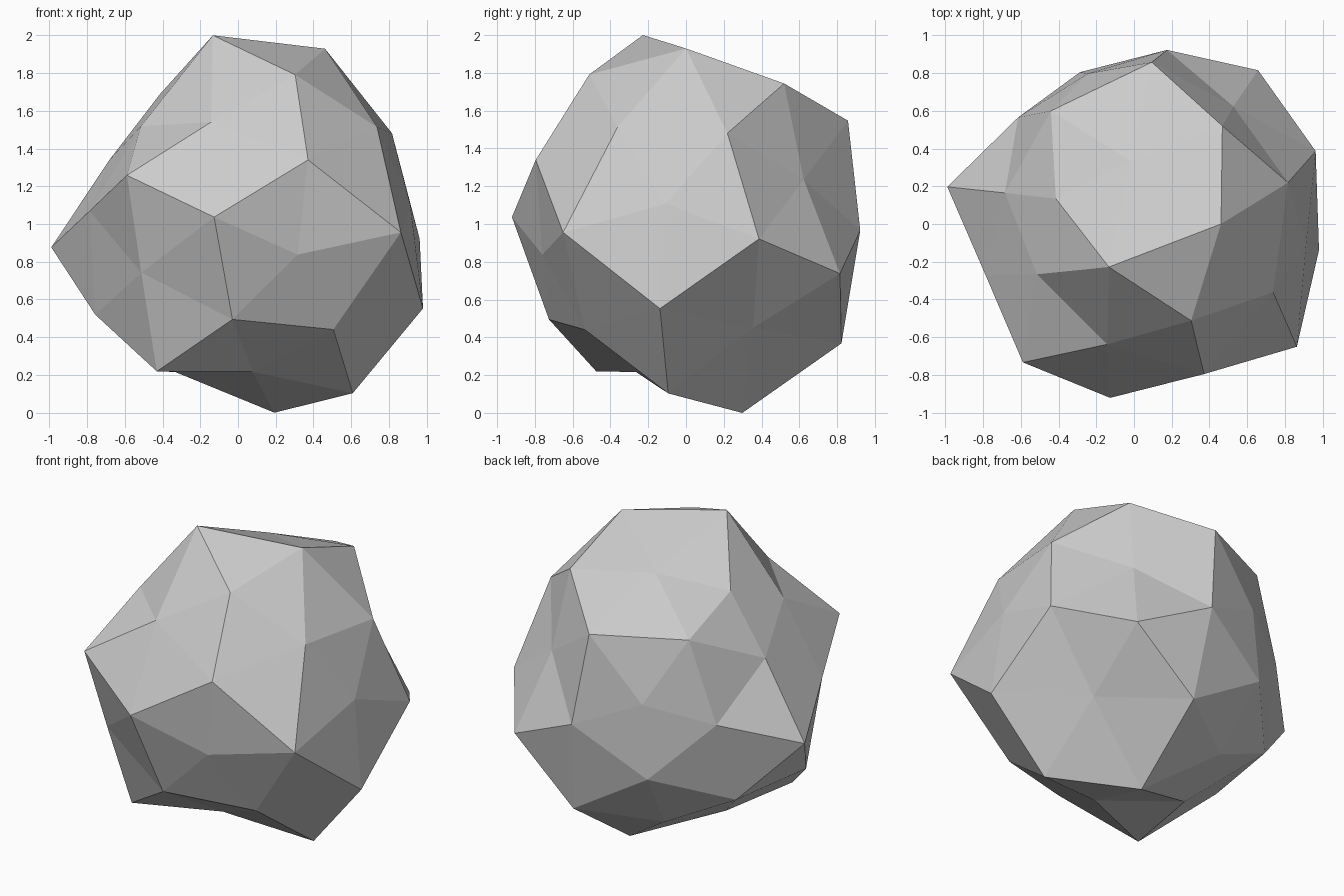
import bpy
import bmesh
from math import cos, sin, radians, sqrt
from mathutils import Matrix, Vector

default_cube = bpy.data.objects.get("Cube")
if default_cube:
    bpy.data.objects.remove(default_cube, do_unlink=True)

# Rings of the icosphere from its pole down:
# (height on the unit sphere, angle of the first point, radius of each point)
RINGS = [
    (1.0, 0, [0.9]),
    (0.85, 0, [0.94, 0.96, 1.08, 1.065, 1.0]),
    (0.526, 36, [1.025, 0.96, 0.93, 0.86, 0.805]),
    (0.447, 0, [0.99, 1.0, 0.86, 1.075, 1.035]),
    (0.0, 18, [0.83, 1.047, 0.88, 0.97, 0.915, 0.84, 1.047, 1.03, 0.9, 0.99]),
    (-0.447, 36, [0.825, 1.02, 1.04, 0.9, 0.825]),
    (-0.526, 0, [0.92, 0.81, 0.88, 0.865, 0.89]),
    (-0.85, 36, [0.8, 0.875, 0.94, 0.925, 0.835]),
    (-1.0, 0, [1.04]),
]


def ring_direction(height, angle):
    """Unit direction at a given height and angle around the pole axis."""
    spread = sqrt(max(0.0, 1.0 - height * height))
    return Vector((spread * cos(angle), spread * sin(angle), height))


def push_rings(mesh):
    """Move every icosphere point in or out along its own direction."""
    for height, start, radii in RINGS:
        for step, radius in enumerate(radii):
            angle = radians(start + step * 360 / len(radii))
            aim = ring_direction(height, angle)
            vert = max(mesh.verts, key=lambda v: v.co.normalized().dot(aim))
            vert.co = vert.co.normalized() * radius


def tilt_matrix(pole, toward):
    """Rotation that lays the pole axis along the given direction."""
    z_axis = pole.normalized()
    y_axis = z_axis.cross(toward).normalized()
    x_axis = y_axis.cross(z_axis)
    return Matrix((x_axis, y_axis, z_axis)).transposed().to_4x4()


# Grey stone material
stone = bpy.data.materials.new("grey_stone")
stone.use_nodes = True
grey = (0.6, 0.6, 0.6, 1.0)
stone.diffuse_color = grey
stone.node_tree.nodes["Principled BSDF"].inputs["Base Color"].default_value = grey

# Faceted boulder
bm = bmesh.new()
bmesh.ops.create_icosphere(bm, subdivisions=2, radius=1.0)
push_rings(bm)
tilt = tilt_matrix(Vector((0.981, -0.156, 0.119)), Vector((0, 0.626, 0.78)))
bm.transform(Matrix.Translation((0.03, 0.035, 1.0)) @ tilt)
bmesh.ops.recalc_face_normals(bm, faces=bm.faces)
boulder_mesh = bpy.data.meshes.new("boulder")
bm.to_mesh(boulder_mesh)
bm.free()
boulder_mesh.materials.append(stone)
boulder = bpy.data.objects.new("boulder", boulder_mesh)
bpy.context.collection.objects.link(boulder)
